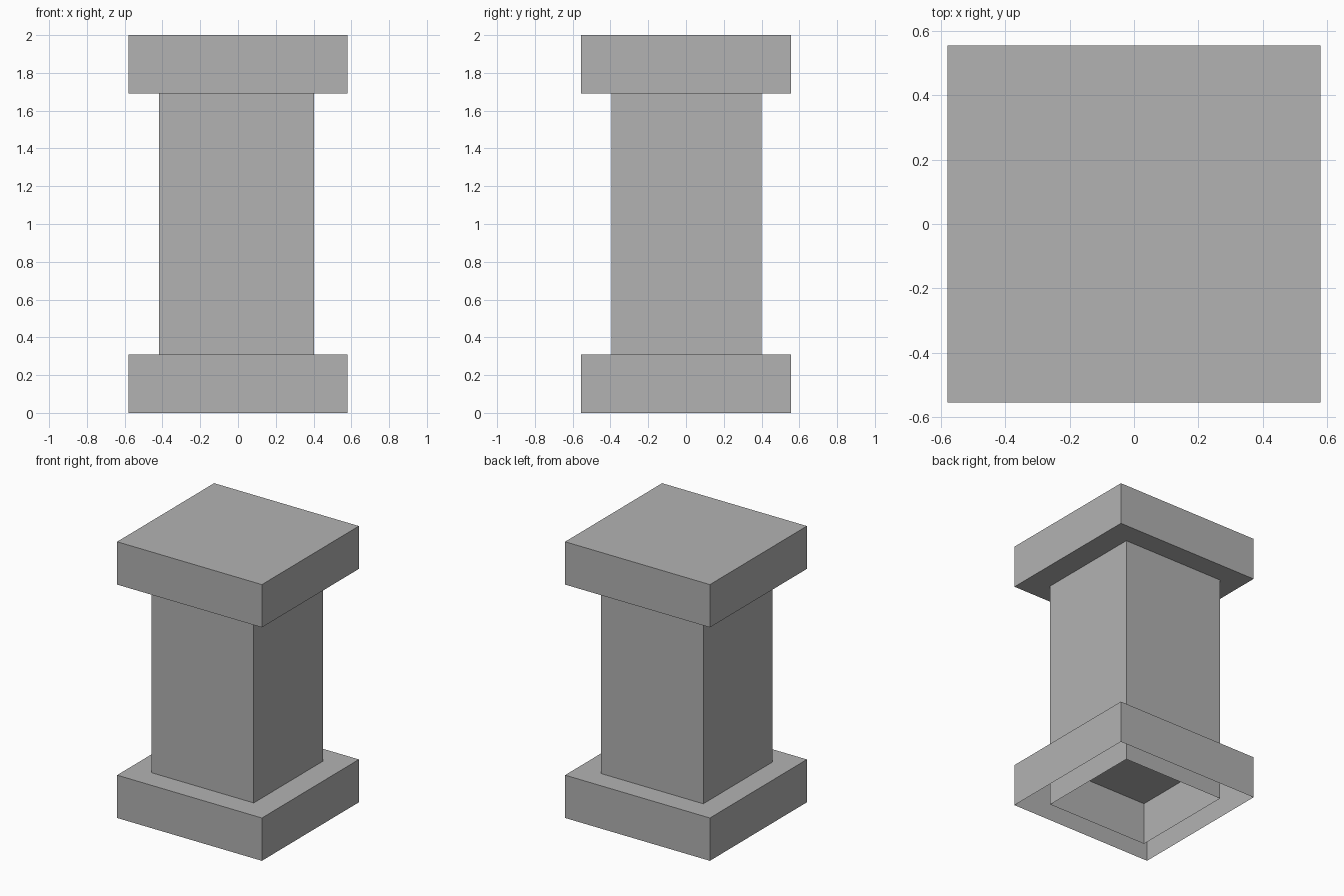
import bpy
import bmesh
from mathutils import Matrix, Vector

default_cube = bpy.data.objects.get("Cube")
if default_cube:
    bpy.data.objects.remove(default_cube, do_unlink=True)

# One plain grey for the whole column
grey = bpy.data.materials.new("stone_grey")
grey.use_nodes = True
colour = (0.448, 0.448, 0.448, 1)
grey.diffuse_color = colour
grey.node_tree.nodes["Principled BSDF"].inputs["Base Color"].default_value = colour


def block(name, low, high, open_sides=()):
    """Flat box between two corners, leaving out faces that point along open_sides."""
    low, high = Vector(low), Vector(high)
    bm = bmesh.new()
    bmesh.ops.create_cube(
        bm, size=1,
        matrix=Matrix.Translation((low + high) / 2) @ Matrix.Diagonal((*(high - low), 1)))
    bm.normal_update()
    removed = [f for f in bm.faces
               if any(f.normal.dot(Vector(side)) > 0.9 for side in open_sides)]
    bmesh.ops.delete(bm, geom=removed, context="FACES")
    mesh = bpy.data.meshes.new(name)
    bm.to_mesh(mesh)
    bm.free()
    mesh.materials.append(grey)
    obj = bpy.data.objects.new(name, mesh)
    bpy.context.collection.objects.link(obj)
    return obj


UP, DOWN = (0, 0, 1), (0, 0, -1)
WIDTH, DEPTH, SLAB = 0.58, 0.555, 0.31

# Base slab, hollow underneath
block("base", (-WIDTH, -DEPTH, 0), (WIDTH, DEPTH, SLAB), [DOWN])
# Shaft is an open tube running through the base up to the cap
block("shaft", (-0.418, -0.394, 0), (0.402, 0.399, 2 - SLAB), [UP, DOWN])
# Closed cap slab
block("cap", (-WIDTH, -DEPTH, 2 - SLAB), (WIDTH, DEPTH, 2))
